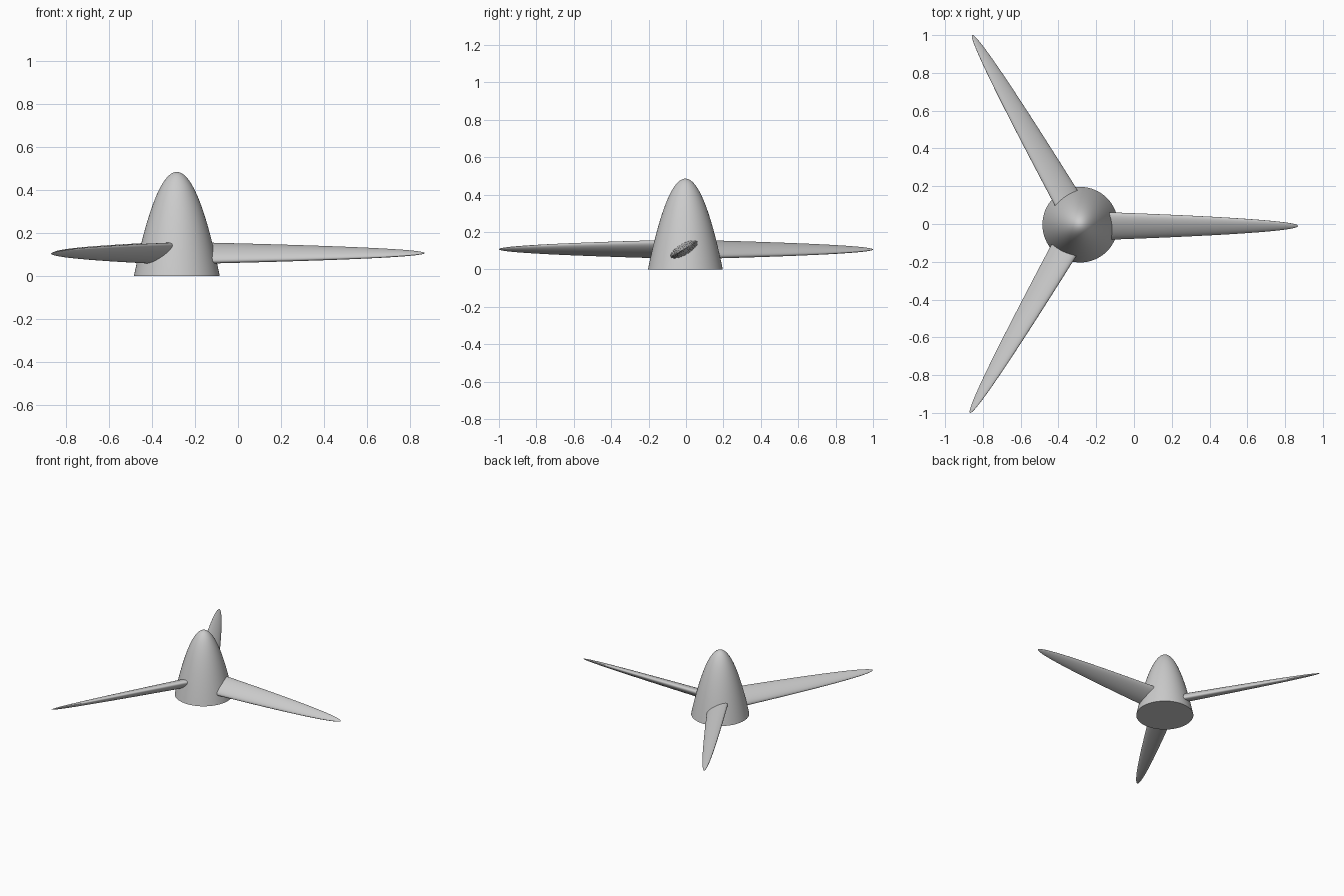
import bpy, bmesh, math
from mathutils import Matrix, Vector

if "Cube" in bpy.data.objects:
    bpy.data.objects.remove(bpy.data.objects["Cube"])

HUB = Vector((-0.285, -0.0035, 0.0))   # hub axis position
HUB_R, HUB_H = 0.2, 0.485
BLADE_L, BLADE_Z, BLADE_SHIFT = 1.155, 0.107, -0.007

grey = bpy.data.materials.new("plain_grey")
grey.diffuse_color = (0.6, 0.6, 0.6, 1)
grey.use_nodes = True
grey.node_tree.nodes["Principled BSDF"].inputs["Base Color"].default_value = grey.diffuse_color


def paraboloid(name, a, b, length, matrix, start=0.0, rings=32, sides=64):
    """Elliptical paraboloid along +Z, tip at z = length, closed at its base."""
    bm = bmesh.new()
    s0 = math.sqrt(1 - start)
    loops = []
    for i in range(rings):
        s = s0 * (1 - i / rings)            # radius factor, shrinking to the tip
        z = length * (1 - s * s)
        loops.append([bm.verts.new((a * s * math.cos(2 * math.pi * k / sides),
                                    b * s * math.sin(2 * math.pi * k / sides), z))
                      for k in range(sides)])
    tip = bm.verts.new((0, 0, length))
    for lo, hi in zip(loops, loops[1:]):
        for k in range(sides):
            n = (k + 1) % sides
            bm.faces.new((lo[k], lo[n], hi[n], hi[k]))
    for k in range(sides):
        bm.faces.new((loops[-1][k], loops[-1][(k + 1) % sides], tip))
    bm.faces.new(loops[0][::-1])
    bm.transform(matrix)
    bmesh.ops.recalc_face_normals(bm, faces=bm.faces)
    mesh = bpy.data.meshes.new(name)
    bm.to_mesh(mesh)
    bm.free()
    mesh.materials.append(grey)
    ob = bpy.data.objects.new(name, mesh)
    bpy.context.collection.objects.link(ob)
    bpy.ops.object.select_all(action='DESELECT')
    ob.select_set(True)
    bpy.context.view_layer.objects.active = ob
    bpy.ops.object.shade_smooth_by_angle(angle=math.radians(40))
    return ob


# Nose cone hub
paraboloid("hub", HUB_R, HUB_R, HUB_H, Matrix.Translation(HUB))

# Three pitched blades: local X -> chord (world Y), Y -> thickness (world Z), Z -> outward (world X)
axes = Matrix(((0, 0, 1, 0), (1, 0, 0, 0), (0, 1, 0, 0), (0, 0, 0, 1)))
pitch = Matrix.Rotation(math.radians(30), 4, 'X')
for i in range(3):
    place = (Matrix.Translation(HUB + Vector((0, 0, BLADE_Z)))
             @ Matrix.Rotation(math.radians(120 * i), 4, 'Z')
             @ Matrix.Translation((0, BLADE_SHIFT, 0)) @ pitch @ axes)
    paraboloid(f"blade_{i + 1}", 0.088, 0.0325, BLADE_L, place, start=0.05)
